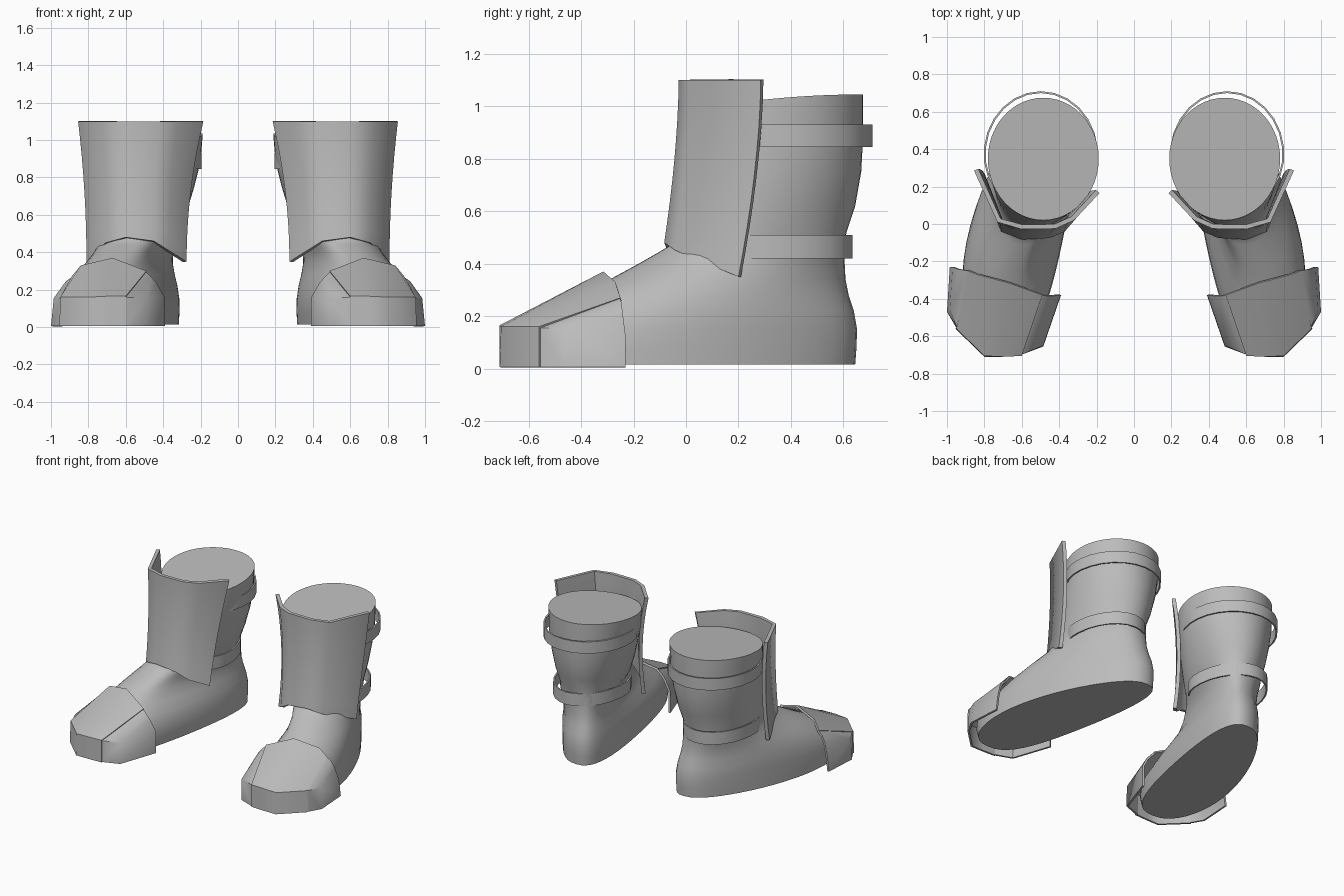
import bpy, bmesh, math

if "Cube" in bpy.data.objects:
    bpy.data.objects.remove(bpy.data.objects["Cube"])

grey = bpy.data.materials.new("plain_grey")
grey.use_nodes = True
grey.diffuse_color = (0.5, 0.5, 0.5, 1)
grey.node_tree.nodes["Principled BSDF"].inputs["Base Color"].default_value = (0.5, 0.5, 0.5, 1)


def loft(name, rows, closed=False, thickness=0):
    """Skin rows of points, thicken if asked, and mirror into a pair."""
    bm = bmesh.new()
    grid = [[bm.verts.new(p) for p in row] for row in rows]
    n = len(rows[0])
    for a, b in zip(grid, grid[1:]):
        for i in range(n if closed else n - 1):
            j = (i + 1) % n
            bm.faces.new((a[i], a[j], b[j], b[i]))
    if closed:
        bm.faces.new(grid[0][::-1])
        bm.faces.new(grid[-1])
        bmesh.ops.recalc_face_normals(bm, faces=bm.faces)
    mesh = bpy.data.meshes.new(name)
    bm.to_mesh(mesh)
    bm.free()
    mesh.materials.append(grey)
    obj = bpy.data.objects.new(name, mesh)
    bpy.context.collection.objects.link(obj)
    bpy.ops.object.select_all(action='DESELECT')
    obj.select_set(True)
    bpy.context.view_layer.objects.active = obj
    if thickness:
        shell = obj.modifiers.new("thickness", 'SOLIDIFY')
        shell.thickness = thickness
        shell.offset = -1
        bpy.ops.object.modifier_apply(modifier=shell.name)
    bpy.ops.object.shade_smooth_by_angle(angle=math.radians(50))
    obj.modifiers.new("pair", 'MIRROR')


# Boot body: height, front y, back y, front x, back x, back and front half width
levels = [
    (.015, -.65, .645, .70, .43, .225, .28),
    (.08, -.67, .65, .70, .43, .23, .28),
    (.15, -.66, .652, .70, .43, .23, .275),
    (.22, -.53, .64, .69, .435, .22, .255),
    (.28, -.41, .62, .68, .44, .205, .225),
    (.34, -.29, .608, .66, .45, .20, .19),
    (.40, -.18, .605, .62, .46, .20, .17),
    (.44, -.11, .605, .59, .47, .205, .175),
    (.47, -.06, .605, .57, .475, .21, .185),
    (.52, -.04, .612, .55, .48, .22, .21),
    (.62, -.03, .645, .53, .48, .245, .235),
    (.75, -.01, .668, .51, .48, .27, .265),
    (.88, .01, .675, .49, .485, .29, .285),
    (1.045, .02, .675, .485, .485, .298, .295)]


def boot_ring(level, n=48):
    z, front, back, xf, xb, wb, wf = level
    power = 1 if z > .5 else .82
    ring = []
    for i in range(n):
        a = math.tau * i / n
        t = (1 - math.cos(a)) / 2
        y = back + (front - back) * t
        s = math.sin(a)
        side = math.copysign(abs(s) ** power, s)
        x = xb + (xf - xb) * math.sin(t * math.pi / 2) + side * (wb + (wf - wb) * t)
        drop = .14 * (back - y) ** 2 if z > 1 else 0
        ring.append((x, y, z - drop))
    return ring


loft("boot_body", [boot_ring(level) for level in levels], closed=True)

# Shin guard: flared plate with an arched lower edge
guard_top = [(.185, .165), (.32, .02), (.42, -.025), (.60, -.028), (.73, .01), (.855, .285)]
guard_low = [(.275, .07, .35), (.37, -.04, .41), (.45, -.075, .46),
             (.60, -.083, .48), (.71, -.04, .45), (.81, .20, .35)]
rows = []
for k in range(9):
    t = k / 8
    ease_x, ease_y = 1 - (1 - t) ** 2, t ** 1.7
    rows.append([(a[0] + (b[0] - a[0]) * ease_x, a[1] + (b[1] - a[1]) * ease_y,
                  1.1 + (b[2] - 1.1) * t) for a, b in zip(guard_top, guard_low)])
loft("shin_guard", rows[::-1], thickness=.025)


# Straps: flat bands around the back, ending under the guard
def strap(name, low, high, cx, cy, rx, ry):
    arc = [math.radians(-35 + 250 * i / 18) for i in range(19)]
    loft(name, [[(cx + rx * math.cos(a), cy + (ry if math.sin(a) > 0 else rx) * math.sin(a), z)
                 for a in arc] for z in (low, high)], thickness=.01)


strap("upper_strap", .845, .93, .498, .37, .306, .34)
strap("lower_strap", .42, .51, .52, .30, .24, .335)

# Toe cap: three plates, each given as strips running from the floor up and back
plates = {
    "toe_plate_middle": [
        [(.60, -.705, .005), (.60, -.705, .165), (.49, -.38, .30)],
        [(.70, -.71, .005), (.70, -.71, .165), (.67, -.315, .37)],
        [(.80, -.71, .005), (.80, -.705, .16), (.84, -.27, .33)],
        [(.955, -.56, .005), (.95, -.56, .16), (.89, -.25, .27)]],
    "toe_plate_inner": [
        [(.39, -.38, .005), (.392, -.38, .16), (.435, -.385, .235)],
        [(.485, -.655, .005), (.485, -.65, .155), (.465, -.385, .27)],
        [(.605, -.70, .005), (.605, -.70, .16), (.495, -.38, .297)]],
    "toe_plate_outer": [
        [(.95, -.555, .005), (.945, -.555, .155), (.888, -.25, .268)],
        [(1.0, -.47, .005), (.985, -.46, .155), (.92, -.245, .245)],
        [(.985, -.23, .005), (.97, -.23, .12), (.945, -.24, .2)]],
}
for name, strips in plates.items():
    loft(name, [strip[::-1] for strip in strips], thickness=.014)
